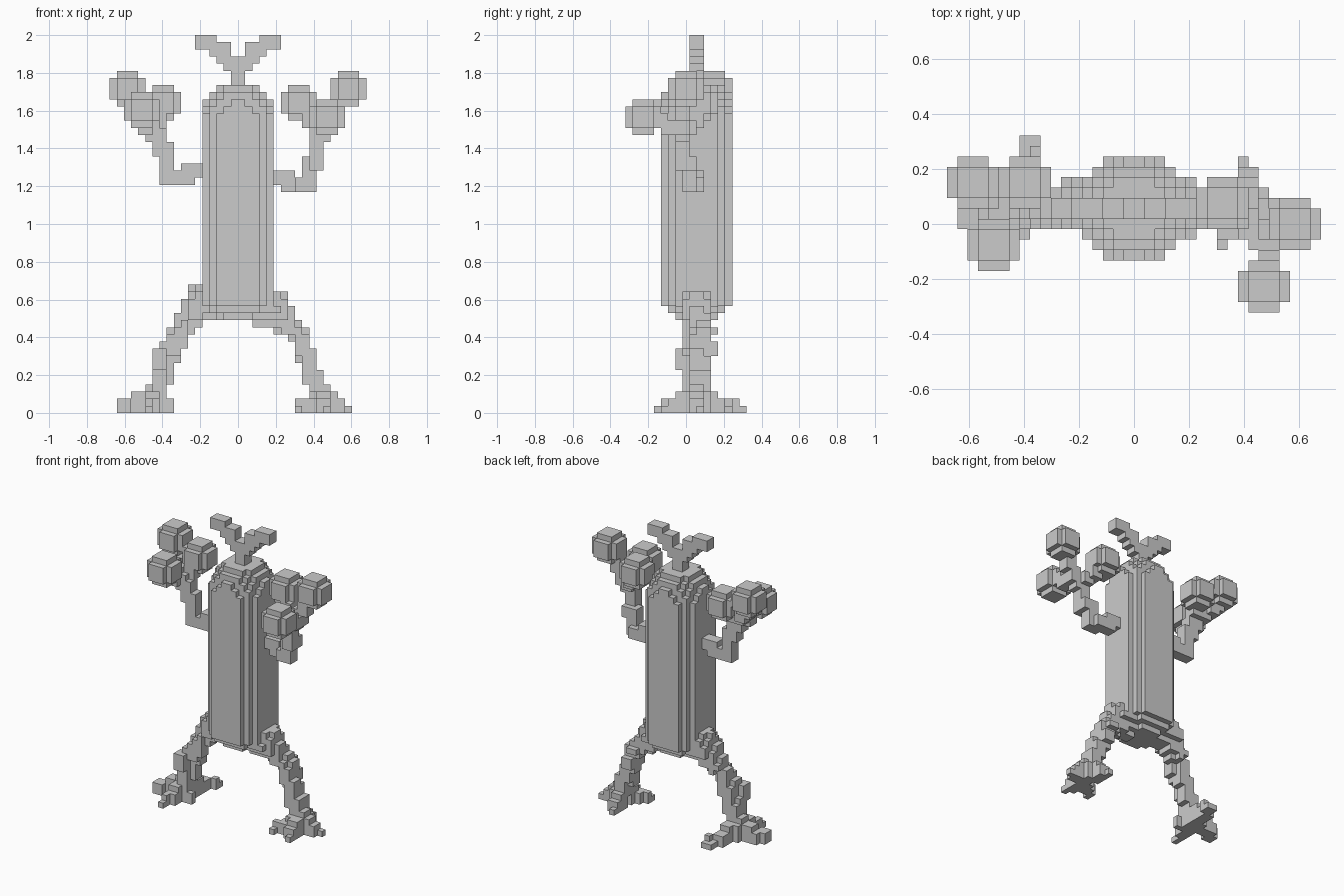
import bpy, bmesh
from mathutils import Vector

if "Cube" in bpy.data.objects:
    bpy.data.objects.remove(bpy.data.objects["Cube"], do_unlink=True)

U = 2 / 53                      # block size
ORIGIN = Vector((0, -8.5, 0))   # grid offset, in blocks

grey = bpy.data.materials.new("plain_grey")
grey.use_nodes = True
grey.diffuse_color = (0.6, 0.6, 0.6, 1)
grey.node_tree.nodes["Principled BSDF"].inputs["Base Color"].default_value = (0.6, 0.6, 0.6, 1)


def box(lo, hi):
    return {(x, y, z) for x in range(lo[0], hi[0])
            for y in range(lo[1], hi[1]) for z in range(lo[2], hi[2])}


def strand(points, size=2):
    """Sweep a small cube of blocks along a path."""
    cells = set()
    for a, b in zip(points, points[1:]):
        a, b = Vector(a), Vector(b)
        steps = max(1, int((b - a).length * 2))
        for s in range(steps + 1):
            lo = [round(c - size / 2) for c in a.lerp(b, s / steps)]
            lo[2] = max(lo[2], 0)
            cells |= box(lo, [c + size for c in lo])
    return cells


def tube(points):
    """Sweep a ball of changing radius (last number) along a path."""
    cells = set()
    for a, b in zip(points, points[1:]):
        a, b = Vector(a), Vector(b)
        for s in range(9):
            p = a.lerp(b, s / 8)
            near = [int(c) for c in p[:3]]
            cells |= {c for c in box([n - 4 for n in near], [n + 5 for n in near])
                      if (Vector(c) + Vector((.5, .5, .5)) - p.xyz).length <= p.w}
    return cells


def ball(lo):
    """Five-block ball with its edges knocked off."""
    return {c for c in box(lo, [v + 5 for v in lo])
            if sum((c[n] - lo[n] - 2) ** 2 for n in range(3)) <= 6}


def build(name, cells):
    """Skin the outside of a set of blocks."""
    bm = bmesh.new()
    verts = {}

    def vert(p):
        if p not in verts:
            verts[p] = bm.verts.new((Vector(p) + ORIGIN) * U)
        return verts[p]

    for cell in sorted(cells):
        for axis in range(3):
            for side in (0, 1):
                near = list(cell)
                near[axis] += 2 * side - 1
                if tuple(near) in cells:
                    continue
                ring = []
                for du, dv in ((0, 0), (1, 0), (1, 1), (0, 1)):
                    p = list(cell)
                    p[axis] += side
                    p[(axis + 1) % 3] += du
                    p[(axis + 2) % 3] += dv
                    ring.append(vert(tuple(p)))
                bm.faces.new(ring if side else ring[::-1])
    mesh = bpy.data.meshes.new(name)
    bm.to_mesh(mesh)
    bm.free()
    mesh.materials.append(grey)
    bpy.context.collection.objects.link(bpy.data.objects.new(name, mesh))


# Round trunk with stepped ends
taper = {13: 9, 14: 20, 42: 25, 43: 21, 44: 16, 45: 9}
trunk = {c for c in box((-5, 5, 13), (5, 15, 46))
         if (c[0] + .5) ** 2 + (c[1] - 9.5) ** 2 <= taper.get(c[2], 28)}
build("trunk", trunk)

# Forked sprout on top
sprout = box((-1, 9, 46), (1, 11, 49))
for x, z, w in ((0, 48, 2), (1, 49, 2), (1, 50, 3), (3, 51, 3)):
    sprout |= box((x, 9, z), (x + w, 11, z + 2)) | box((-x - w, 9, z), (-x, 11, z + 2))
build("sprout", sprout)

# Arms, each splitting into three stalks
right_fork, left_fork = (-12, 10, 40), (12, 8, 39)
right_arm = strand([(-5, 10, 34), (-10, 10, 33), (-10, 10, 37), (-11, 10, 38), right_fork])
left_arm = strand([(5, 10, 33), (8, 10, 32), (10, 9, 32), (10, 9, 34), (11, 8, 36),
                   (11, 8, 38), left_fork])
for tip in ((-15, 12, 43), (-14, 7, 41), (-11, 12, 42)):
    right_arm |= strand([right_fork, tip])
for tip in ((15, 8, 44), (9, 10, 42), (13, 5, 41)):
    left_arm |= strand([left_fork, tip])
build("right_arm", right_arm)
build("left_arm", left_arm)

# Balls at the stalk tips
for side, corners in (("right", ((-18, 10, 43), (-16, 4, 40), (-13, 10, 41))),
                      ("left", ((13, 6, 43), (6, 8, 41), (10, 0, 39)))):
    for n, corner in enumerate(corners):
        build(f"{side}_ball_{n + 1}", ball(corner))

# Rounded hips
right_leg = tube([(-3, 10.5, 15.2, 2.6), (-5, 10.5, 15.4, 2.6),
                  (-6.2, 10.4, 13.8, 2), (-8, 10, 12, 1.6)])
left_leg = tube([(3, 10, 15, 2.6), (5, 10, 14.7, 2.6),
                 (6, 10.4, 13.4, 2), (8, 11, 11.5, 1.6)])

# Root-like legs: twin strands twist down to the ankle
right_leg |= strand([(-8, 10, 12), (-10, 9, 9), (-11, 8, 8), (-11, 9, 4), (-12, 10, 1)])
right_leg |= strand([(-8, 9, 11), (-10, 10, 7), (-11, 10, 3)])
left_leg |= strand([(8, 11, 11), (9, 12, 9), (10, 11, 7), (11, 10, 4), (12, 10, 1)])
left_leg |= strand([(9, 10, 10), (10, 10, 7), (11, 11, 3)])

# Toes step down from the ankle to single-block tips
right_toes = ((-16.5, 9.5), (-12.5, 4.5), (-9.5, 16.5), (-9.5, 8.5))
left_toes = ((15.5, 10.5), (12.5, 5.5), (10.5, 14.5), (8.5, 6.5))
for leg, x0, toes in ((right_leg, -12, right_toes), (left_leg, 12, left_toes)):
    for x, y in toes:
        ankle, tip = Vector((x0, 10, .5)), Vector((x, y, .5))
        up = Vector((0, 0, 1))
        leg |= strand([ankle, tip], 1)
        leg |= strand([ankle + up, ankle.lerp(tip, .8) + up], 1)
        leg |= strand([ankle + up / 2, ankle.lerp(tip, .6) + up / 2])
        leg |= strand([ankle + up * 2, ankle.lerp(tip, .35) + up * 1.5])
right_leg |= box((-17, 8, 0), (-15, 10, 2)) | box((-11, 15, 0), (-9, 17, 1))
left_leg |= box((14, 10, 0), (16, 11, 1)) | box((8, 7, 0), (10, 8, 2))
build("right_leg", right_leg)
build("left_leg", left_leg)
